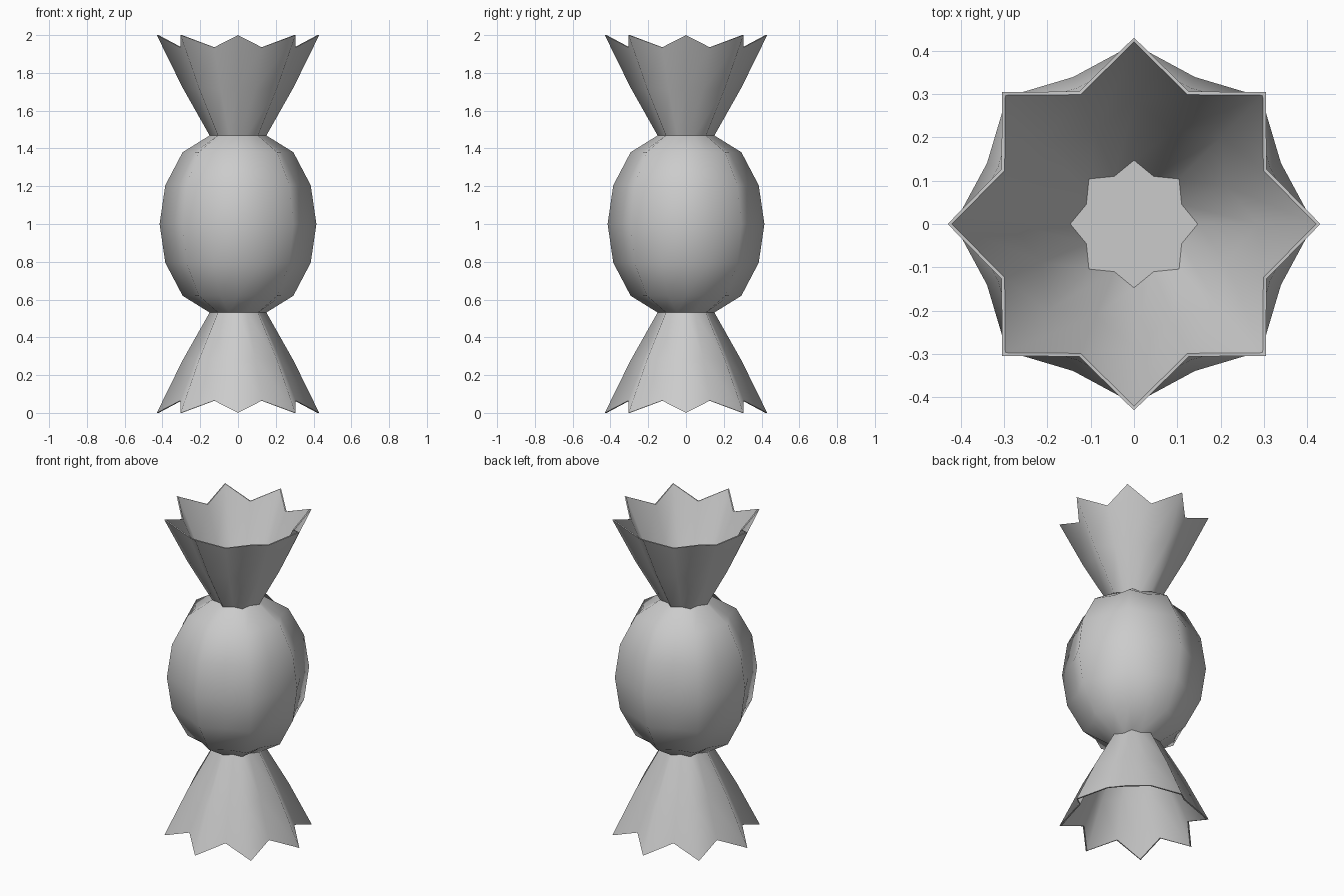
import bpy, bmesh
from math import sin, cos, pi

if "Cube" in bpy.data.objects:
    bpy.data.objects.remove(bpy.data.objects["Cube"])

SIDES = 16  # eight ridges alternating with eight valleys


def lathe(name, rings, sharp, caps=False, closed=False):
    """Loft star rings (ridge r, ridge z, valley r, valley z) into one mesh."""
    bm = bmesh.new()
    loops = []
    for rr, rz, vr, vz in rings:
        loop = []
        for i in range(SIDES):
            a = 2 * pi * i / SIDES
            r, z = (vr, vz) if i % 2 else (rr, rz)
            loop.append(bm.verts.new((r * cos(a), r * sin(a), z)))
        loops.append(loop)
    pairs = list(zip(loops, loops[1:]))
    if closed:
        pairs.append((loops[-1], loops[0]))
    for a, b in pairs:
        for i in range(SIDES):
            j = (i + 1) % SIDES
            bm.faces.new((a[i], a[j], b[j], b[i]))
    if caps:
        bm.faces.new(loops[0])
        bm.faces.new(loops[-1])
    for f in bm.faces:
        f.smooth = True
    # crisp borders on rims and necks, soft folds elsewhere
    for k in sharp:
        for i in range(SIDES):
            bm.edges.get((loops[k][i], loops[k][(i + 1) % SIDES])).smooth = False
    bmesh.ops.recalc_face_normals(bm, faces=bm.faces)
    me = bpy.data.meshes.new(name)
    bm.to_mesh(me)
    bm.free()
    ob = bpy.data.objects.new(name, me)
    bpy.context.collection.objects.link(ob)
    return ob


def flip(rings):
    return [(a, 2 - b, c, 2 - d) for a, b, c, d in rings]


# Rounded sweet body
upper = [(0.385, 1.205, 0.34, 1.205), (0.293, 1.38, 0.25, 1.38),
         (0.148, 1.47, 0.119, 1.47)]
body = flip(upper)[::-1] + [(0.415, 1.0, 0.367, 1.0)] + upper
lathe("wrapped_body", body, (0, len(body) - 1), caps=True)

# Flared wrapper ends with a thin wall and zigzag rim
outer = [(0.15, 1.468, 0.122, 1.468), (0.295, 1.725, 0.238, 1.71),
         (0.43, 2.0, 0.331, 1.935)]
inner = [(r - 0.01, z, v - 0.008, w) for r, z, v, w in outer[::-1]]
inner[-1] = (0.146, 1.468, 0.118, 1.468)
tail = outer + inner
lathe("top_wrapper_end", tail, (0, 2, 3, 5), closed=True)
lathe("bottom_wrapper_end", flip(tail), (0, 2, 3, 5), closed=True)
